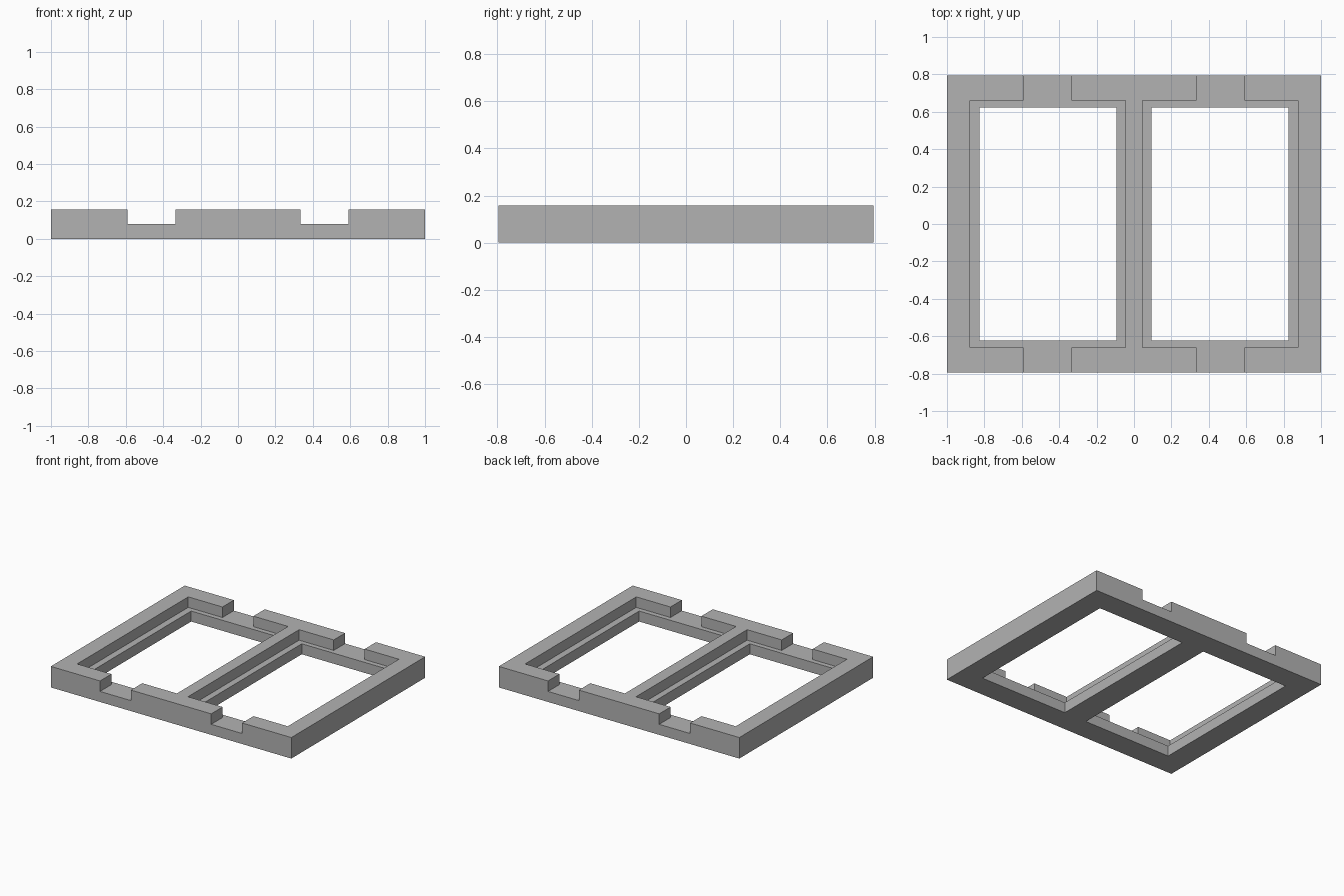
import bpy
from mathutils import Vector

if "Cube" in bpy.data.objects:
    bpy.data.objects.remove(bpy.data.objects["Cube"])

HEIGHT, LEDGE = 0.158, 0.079
HALF_X, HALF_Y = 1.0, 0.795

grey = bpy.data.materials.new("plain_grey")
grey.use_nodes = True
colour = (0.45, 0.45, 0.45, 1)
grey.diffuse_color = colour
grey.node_tree.nodes["Principled BSDF"].inputs["Base Color"].default_value = colour


def box(name, low, high):
    """Axis-aligned box between two corners."""
    low, high = Vector(low), Vector(high)
    bpy.ops.mesh.primitive_cube_add(size=1, location=(low + high) / 2)
    obj = bpy.context.object
    obj.name = name
    obj.scale = high - low
    bpy.ops.object.transform_apply(location=True, rotation=False, scale=True)
    obj.data.materials.append(grey)
    return obj


def cut(target, name, x_range, half_y, bottom):
    """Cut a box, open at the top, out of the target."""
    cutter = box(name, (x_range[0], -half_y, bottom), (x_range[1], half_y, HEIGHT + 0.1))
    cutter.hide_render = True
    mod = target.modifiers.new(name, "BOOLEAN")
    mod.operation = "DIFFERENCE"
    mod.solver = "EXACT"
    mod.object = cutter
    bpy.context.view_layer.objects.active = target
    bpy.ops.object.modifier_apply(modifier=name)
    bpy.data.objects.remove(cutter)


# Solid slab that becomes the double frame
frame = box("double_frame", (-HALF_X, -HALF_Y, 0), (HALF_X, HALF_Y, HEIGHT))

# Each bay: stepped recess, through opening, and finger notches at both ends
for side in (-1, 1):
    def span(inner, outer):
        return sorted((side * inner, side * outer))

    cut(frame, "recess", span(0.046, 0.876), 0.66, LEDGE)
    cut(frame, "opening", span(0.094, 0.826), 0.623, -0.1)
    cut(frame, "notch", span(0.334, 0.591), HALF_Y + 0.1, LEDGE)
